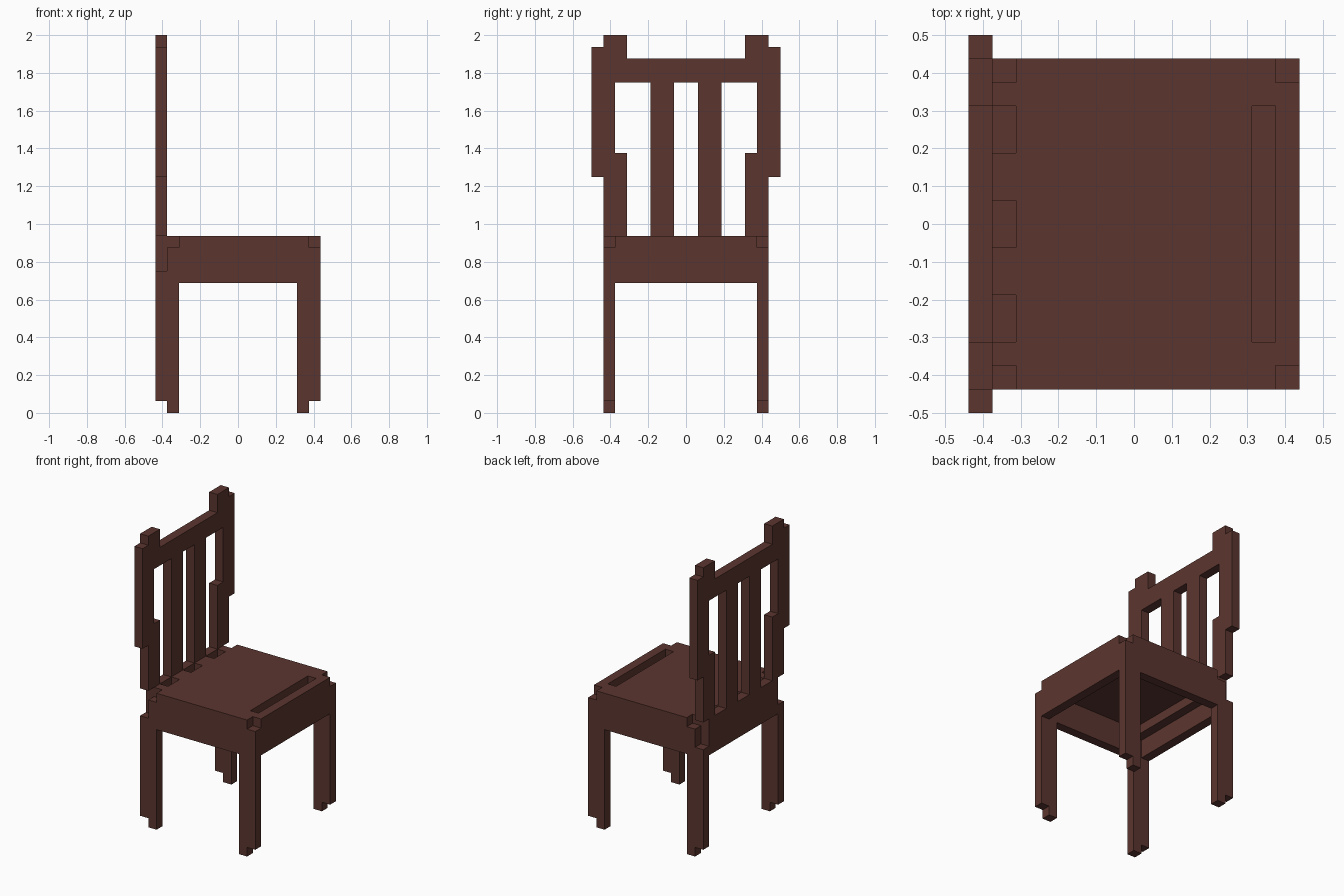
import bpy, bmesh, math
from itertools import product

if "Cube" in bpy.data.objects:
    bpy.data.objects.remove(bpy.data.objects["Cube"])

U = 1 / 16  # one block

wood = bpy.data.materials.new("dark brown wood")
wood.diffuse_color = (0.105, 0.036, 0.028, 1)
wood.use_nodes = True
wood.node_tree.nodes["Principled BSDF"].inputs["Base Color"].default_value = wood.diffuse_color


def cells(boxes):
    """Unit cells inside boxes given as (x0, x1, y0, y1, z0, z1)."""
    return {c for b in boxes
            for c in product(range(b[0], b[1]), range(b[2], b[3]), range(b[4], b[5]))}


def part(name, add, cut=(), mirror=False):
    """Blocky solid: added boxes minus cut boxes, keeping outer faces only."""
    solid = cells(add) - cells(cut)
    if mirror:
        solid = {(x, -1 - y, z) for x, y, z in solid}
    bm = bmesh.new()
    verts = {}

    def vert(p):
        if p not in verts:
            verts[p] = bm.verts.new([k * U for k in p])
        return verts[p]

    for c in solid:
        for axis, side in product(range(3), (0, 1)):
            near = list(c)
            near[axis] += 1 if side else -1
            if tuple(near) in solid:
                continue
            a, b = (axis + 1) % 3, (axis + 2) % 3
            ring = []
            for da, db in ((0, 0), (1, 0), (1, 1), (0, 1)):
                p = list(c)
                p[axis] += side
                p[a] += da
                p[b] += db
                ring.append(vert(tuple(p)))
            bm.faces.new(ring if side else ring[::-1])
    bmesh.ops.dissolve_limit(bm, angle_limit=math.radians(1),
                             verts=bm.verts[:], edges=bm.edges[:])
    mesh = bpy.data.meshes.new(name)
    bm.to_mesh(mesh)
    bm.free()
    mesh.materials.append(wood)
    obj = bpy.data.objects.new(name, mesh)
    bpy.context.collection.objects.link(obj)


# Seat with apron: hollow below, grooves on top, notched corners
seat_cuts = [
    (-6, 6, -6, 6, 11, 13),        # hollow underside
    (-5, 5, -6, 6, 13, 14),        # deeper hollow between the grooves
    (5, 6, -5, 5, 14, 15),         # front groove
]
for y in (-5, -1, 3):              # recesses between the slats
    seat_cuts.append((-6, -5, y, y + 2, 14, 15))
for y in (-7, 6):                  # corner notches
    seat_cuts += [(6, 7, y, y + 1, 14, 15),
                  (-6, -5, y, y + 1, 14, 15),
                  (-7, -6, y, y + 1, 12, 15)]
part("seat", [(-7, 7, -7, 7, 11, 15)], seat_cuts)

for side, flip in (("left", False), ("right", True)):
    # Legs with a stepped foot
    part("front_leg_" + side, [(5, 7, -7, -6, 1, 11), (5, 6, -7, -6, 0, 1)], mirror=flip)
    part("back_leg_" + side, [(-7, -5, -7, -6, 1, 11), (-6, -5, -7, -6, 0, 1)], mirror=flip)
    # Stepped backrest post
    part("back_post_" + side, [(-7, -6, -7, -5, 15, 22),
                               (-7, -6, -8, -6, 20, 31),
                               (-7, -6, -7, -5, 28, 32)], mirror=flip)
    # Backrest slat
    part("back_slat_" + side, [(-7, -6, -3, -1, 15, 28)], mirror=flip)

# Rail across the top of the backrest
part("top_rail", [(-7, -6, -5, 5, 28, 30)])
